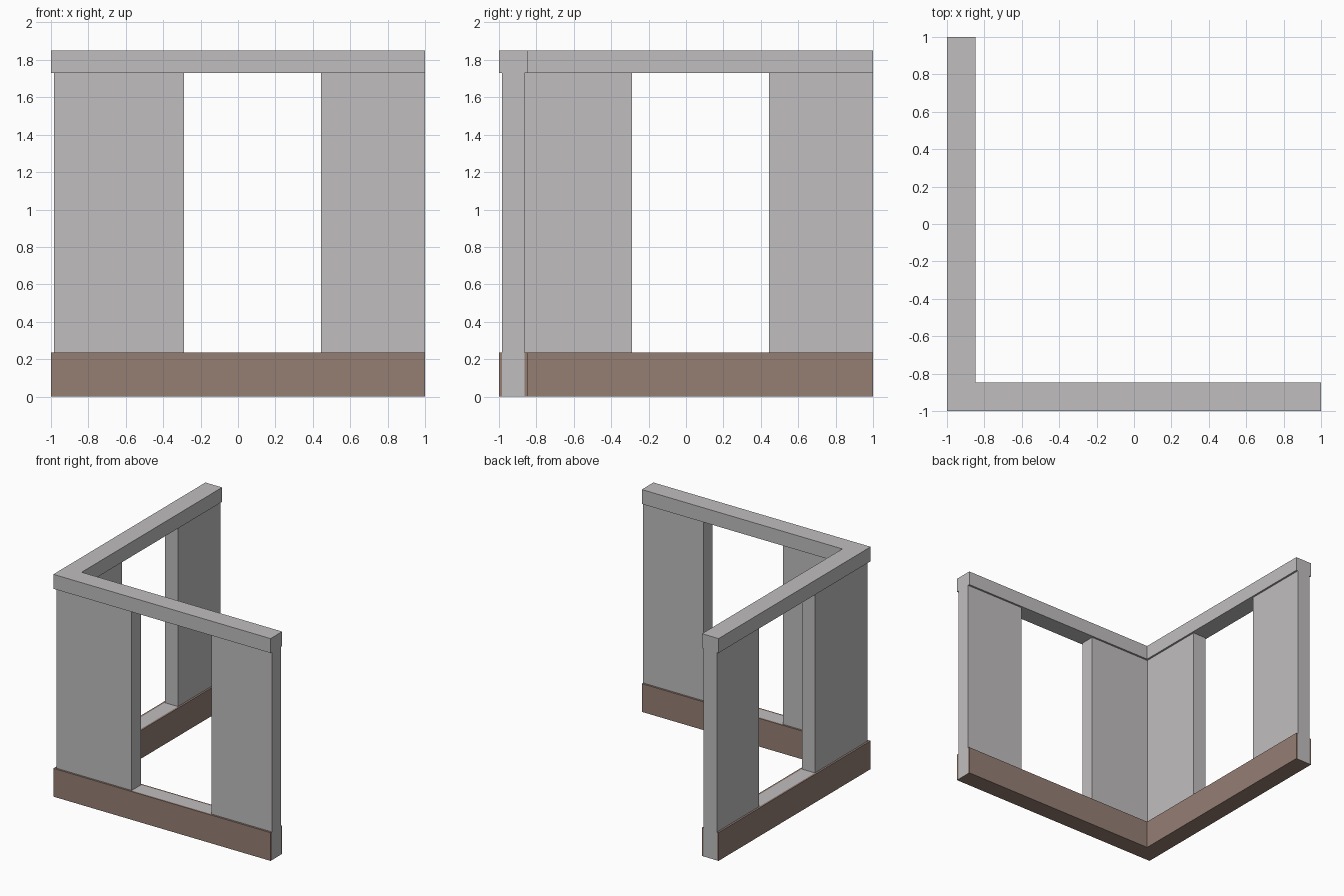
import bpy, bmesh

if "Cube" in bpy.data.objects:
    bpy.data.objects.remove(bpy.data.objects["Cube"])


def material(name, rgb):
    m = bpy.data.materials.new(name)
    m.diffuse_color = (*rgb, 1)
    m.use_nodes = True
    m.node_tree.nodes["Principled BSDF"].inputs["Base Color"].default_value = m.diffuse_color
    return m


GREY = material("wall_grey", (0.53, 0.515, 0.515))
BROWN = material("skirting_brown", (0.30, 0.21, 0.175))

WIDTH, LIP = 0.153, 0.016           # full wall width, overhang of trim
BASE_Z, WALL_Z, TOP_Z = 0.235, 1.73, 1.85
GAP = (-0.29, 0.443)                # opening along each wing


def prism(name, pts, z0, z1, mats):
    """Extrude a plan outline; the second material, if any, colours the underside."""
    bm = bmesh.new()
    face = bm.faces.new([bm.verts.new((x, y, z0)) for x, y in pts])
    ext = bmesh.ops.extrude_face_region(bm, geom=[face], use_keep_orig=True)
    for v in ext["geom"]:
        if isinstance(v, bmesh.types.BMVert):
            v.co.z = z1
    bmesh.ops.recalc_face_normals(bm, faces=bm.faces)
    for f in bm.faces:
        f.material_index = int(len(mats) > 1 and f.normal.z < -0.5)
    me = bpy.data.meshes.new(name)
    bm.to_mesh(me)
    bm.free()
    for m in mats:
        me.materials.append(m)
    ob = bpy.data.objects.new(name, me)
    bpy.context.collection.objects.link(ob)
    return ob


def corner_outline(a, b):
    """L-shaped plan between offsets a and b from the outer faces."""
    a, b = a - 1, b - 1
    return [(a, a), (1, a), (1, b), (b, b), (b, 1), (a, 1)]


# Wall core with an opening in each wing
wall = prism("wall", corner_outline(LIP, WIDTH - LIP), 0, WALL_Z, [GREY, BROWN])
g0, g1 = GAP
plans = {
    "front_opening_cutter": [(g0, -1.1), (g1, -1.1), (g1, -0.7), (g0, -0.7)],
    "side_opening_cutter": [(-1.1, g0), (-0.7, g0), (-0.7, g1), (-1.1, g1)],
}
for name, plan in plans.items():
    cutter = prism(name, plan, BASE_Z, TOP_Z + 0.1, [GREY])
    cutter.hide_render = True
    cutter.display_type = 'WIRE'
    mod = wall.modifiers.new(name, 'BOOLEAN')
    mod.operation = 'DIFFERENCE'
    mod.solver = 'EXACT'
    mod.object = cutter

# Brown skirting boards on both sides of the wall
prism("outer_skirting", corner_outline(0, LIP), 0, BASE_Z, [BROWN])
prism("inner_skirting", corner_outline(WIDTH - LIP, WIDTH), 0, BASE_Z, [BROWN])

# Top beam
prism("top_beam", corner_outline(0, WIDTH), WALL_Z, TOP_Z, [GREY])
